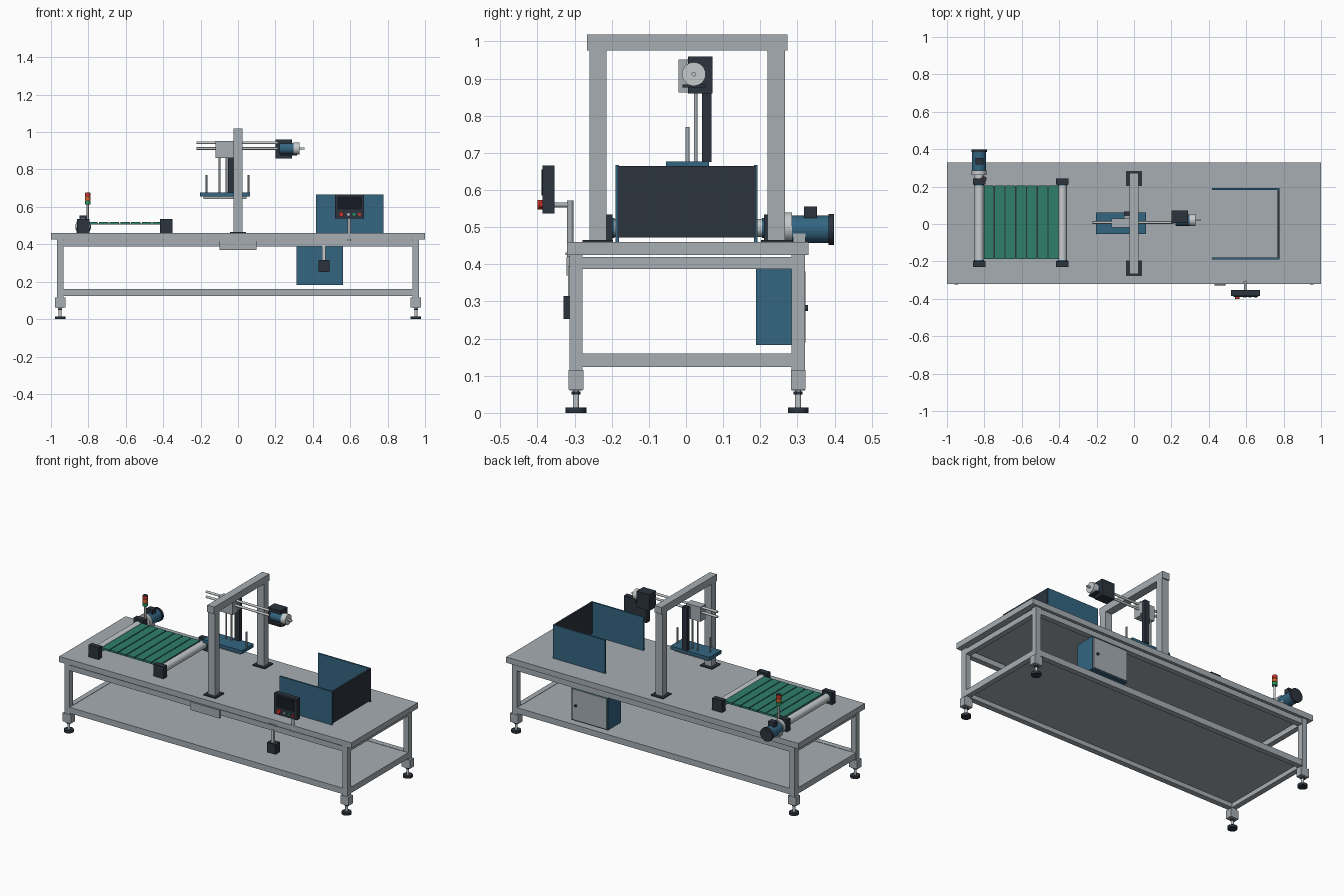
import bpy, math
from mathutils import Vector


def mat(name, r, g, b):
    m = bpy.data.materials.new(name)
    m.diffuse_color = (r, g, b, 1)
    return m


STEEL = mat("steel grey", 0.38, 0.42, 0.45)
LIGHT = mat("light metal", 0.56, 0.59, 0.60)
DARK = mat("dark slate", 0.025, 0.034, 0.048)
BLUE = mat("machine blue", 0.033, 0.13, 0.22)
GREEN = mat("belt green", 0.03, 0.21, 0.15)
RED = mat("signal red", 0.60, 0.035, 0.025)
AMBER = mat("signal orange", 0.65, 0.13, 0.03)
LAMP = mat("signal green", 0.02, 0.32, 0.12)
BLACK = mat("screen black", 0.008, 0.011, 0.016)


def box(name, x, y, z, m):
    """Box from (min, max) ranges."""
    lo, hi = Vector((x[0], y[0], z[0])), Vector((x[1], y[1], z[1]))
    bpy.ops.mesh.primitive_cube_add(size=1, location=(lo + hi) / 2)
    o = bpy.context.object
    o.name = name
    for v in o.data.vertices:
        v.co = Vector(a * b for a, b in zip(v.co, hi - lo))
    o.data.materials.append(m)
    return o


def rod(name, start, end, r, m, sides=24):
    """Cylinder between two points."""
    a, b = Vector(start), Vector(end)
    bpy.ops.mesh.primitive_cylinder_add(vertices=sides, radius=r, depth=(b - a).length,
                                        location=(a + b) / 2)
    o = bpy.context.object
    o.name = name
    o.rotation_euler = (b - a).to_track_quat('Z', 'Y').to_euler()
    o.data.materials.append(m)
    bpy.ops.object.shade_smooth_by_angle(angle=math.radians(35))
    return o


YC = 0.003  # middle of the frame

# Table top and lower shelf
box("table_top", (-1, 1), (-0.32, 0.33), (0.425, 0.46), STEEL)
box("lower_shelf", (-0.94, 0.94), (-0.285, 0.29), (0.15, 0.158), STEEL)

# Legs with levelling feet
for sx in (-1, 1):
    for sy in (-1, 1):
        x, y = sx * 0.951, YC + sy * 0.299
        box("leg", (x - 0.017, x + 0.017), (y - 0.018, y + 0.018), (0.06, 0.425), STEEL)
        box("foot_bracket", (x - 0.028, x + 0.028), (y - 0.02, y + 0.02), (0.063, 0.115), STEEL)
        rod("foot_stem", (x, y, 0.012), (x, y, 0.065), 0.008, LIGHT)
        rod("foot_nut", (x, y, 0.05), (x, y, 0.058), 0.012, DARK, 6)
        rod("foot_pad", (x, y, 0), (x, y, 0.015), 0.028, DARK)

# Frame rails
for z in ((0.387, 0.42), (0.123, 0.16)):
    for s in (-1, 1):
        y, x = YC + s * 0.299, s * 0.951
        box("long_rail", (-0.935, 0.935), (y - 0.017, y + 0.017), z, STEEL)
        box("end_rail", (x - 0.016, x + 0.016), (-0.28, 0.286), z, STEEL)
box("front_plate", (-0.1, 0.1), (-0.322, -0.31), (0.37, 0.42), STEEL)

# Gantry
for s in (-1, 1):
    y = YC + s * 0.24
    box("gantry_column", (-0.024, 0.024), (y - 0.023, y + 0.023), (0.46, 0.976), STEEL)
    box("gantry_base", (-0.042, 0.042), (y - 0.041, y + 0.041), (0.46, 0.466), DARK)
box("gantry_beam", (-0.024, 0.024), (-0.267, 0.273), (0.975, 1.018), STEEL)

# Horizontal axis: guide rods, carriage and drive
for z in (0.943, 0.912):
    rod("guide_rod", (-0.222, 0.008, z), (0.21, 0.008, z), 0.007, LIGHT)
box("carriage", (-0.12, -0.022), (-0.02, 0.03), (0.862, 0.952), STEEL)
box("carriage_bracket", (-0.053, -0.02), (0.028, 0.045), (0.87, 0.94), STEEL)
box("drive_housing", (0.2, 0.288), (0.006, 0.072), (0.86, 0.96), DARK)
rod("drive_motor", (0.222, 0.021, 0.912), (0.3, 0.021, 0.912), 0.03, BLUE, 32)
rod("drive_cap", (0.298, 0.021, 0.912), (0.33, 0.021, 0.912), 0.032, LIGHT, 24)
rod("drive_shaft", (0.33, 0.021, 0.912), (0.355, 0.021, 0.912), 0.006, LIGHT)
box("drive_foot", (0.225, 0.315), (-0.01, 0.052), (0.876, 0.884), DARK)

# Vertical axis and gripper plate
box("lift_column", (-0.053, -0.02), (0.043, 0.068), (0.675, 0.945), DARK)
for x in (-0.098, -0.062):
    rod("lift_rod", (x, 0.026, 0.67), (x, 0.026, 0.865), 0.005, STEEL, 16)
box("gripper_plate", (-0.204, 0.064), (-0.054, 0.062), (0.656, 0.677), BLUE)
box("gripper_pad", (-0.185, 0.045), (-0.04, 0.048), (0.643, 0.656), STEEL)
for x in (-0.168, 0.056):
    rod("gripper_pin", (x, 0.004, 0.67), (x, 0.004, 0.77), 0.005, STEEL, 16)

# Guard panels
for y in (-0.185, 0.188):
    box("side_guard", (0.418, 0.777), (y - 0.005, y + 0.005), (0.46, 0.667), BLUE)
box("end_guard", (0.767, 0.779), (-0.184, 0.188), (0.472, 0.665), DARK)

# Conveyor: rollers, bearings, slatted belt
for x in (-0.828, -0.383):
    rod("roller", (x, -0.205, 0.498), (x, 0.215, 0.498), 0.024, LIGHT, 32)
    for a, b in ((-0.23, -0.198), (0.21, 0.242)):
        box("bearing_block", (x - 0.034, x + 0.034), (a, b), (0.46, 0.534), DARK)
    for a, b in ((-0.199, -0.193), (0.205, 0.211)):
        rod("bearing_ring", (x, a, 0.498), (x, b, 0.498), 0.027, BLUE, 32)
box("belt_core", (-0.802, -0.402), (-0.185, 0.203), (0.506, 0.512), DARK)
for i in range(7):
    x = -0.802 + i * 0.0575
    box("belt_slat", (x, x + 0.052), (-0.188, 0.205), (0.506, 0.518), GREEN)

# Conveyor motor
mx, mz = -0.828, 0.494
rod("gear_shaft", (mx, 0.24, mz), (mx, 0.265, mz), 0.025, LIGHT)
rod("gear_flange", (mx, 0.262, mz + 0.006), (mx, 0.286, mz + 0.006), 0.04, LIGHT, 32)
rod("motor_body", (mx, 0.285, mz), (mx, 0.385, mz), 0.037, BLUE, 32)
rod("motor_cap", (mx, 0.384, mz), (mx, 0.398, mz), 0.042, DARK, 32)
box("terminal_box", (mx - 0.02, mx + 0.02), (0.317, 0.352), (0.525, 0.555), DARK)
box("motor_foot", (mx - 0.035, mx + 0.035), (0.288, 0.322), (0.46, 0.498), STEEL)

# Signal tower
tx, ty = -0.803, 0.24
rod("tower_pole", (tx, ty, 0.46), (tx, ty, 0.612), 0.006, LIGHT, 16)
for i, m in enumerate((LAMP, AMBER, RED)):
    z = 0.612 + i * 0.022
    rod("tower_lamp", (tx, ty, z), (tx, ty, z + 0.019), 0.015, m)
    rod("tower_gap", (tx, ty, z + 0.018), (tx, ty, z + 0.022), 0.013, DARK)

# Operator panel on its post
rod("panel_post", (0.595, -0.312, 0.42), (0.595, -0.312, 0.572), 0.009, STEEL, 16)
rod("panel_arm", (0.595, -0.312, 0.56), (0.595, -0.355, 0.56), 0.007, STEEL, 16)
box("panel_case", (0.518, 0.674), (-0.386, -0.354), (0.537, 0.666), DARK)
box("panel_screen", (0.533, 0.662), (-0.389, -0.385), (0.585, 0.655), BLACK)
for x, r, d, m in ((0.552, 0.013, 0.4, RED), (0.59, 0.008, 0.394, STEEL),
                   (0.62, 0.008, 0.394, LAMP), (0.65, 0.008, 0.394, RED)):
    rod("button", (x, -0.385, 0.56), (x, -d, 0.56), r, m)

# Hanging pendant box
box("pendant_mount", (0.43, 0.487), (-0.325, -0.31), (0.425, 0.432), STEEL)
box("pendant_stem", (0.45, 0.467), (-0.318, -0.305), (0.31, 0.395), LIGHT)
box("pendant_box", (0.43, 0.488), (-0.33, -0.285), (0.253, 0.315), DARK)

# Control cabinet under the table
box("cabinet", (0.314, 0.562), (0.188, 0.315), (0.183, 0.387), BLUE)
box("cabinet_door", (0.32, 0.556), (0.315, 0.322), (0.19, 0.38), STEEL)
rod("cabinet_handle", (0.53, 0.32, 0.282), (0.53, 0.329, 0.282), 0.008, DARK)
